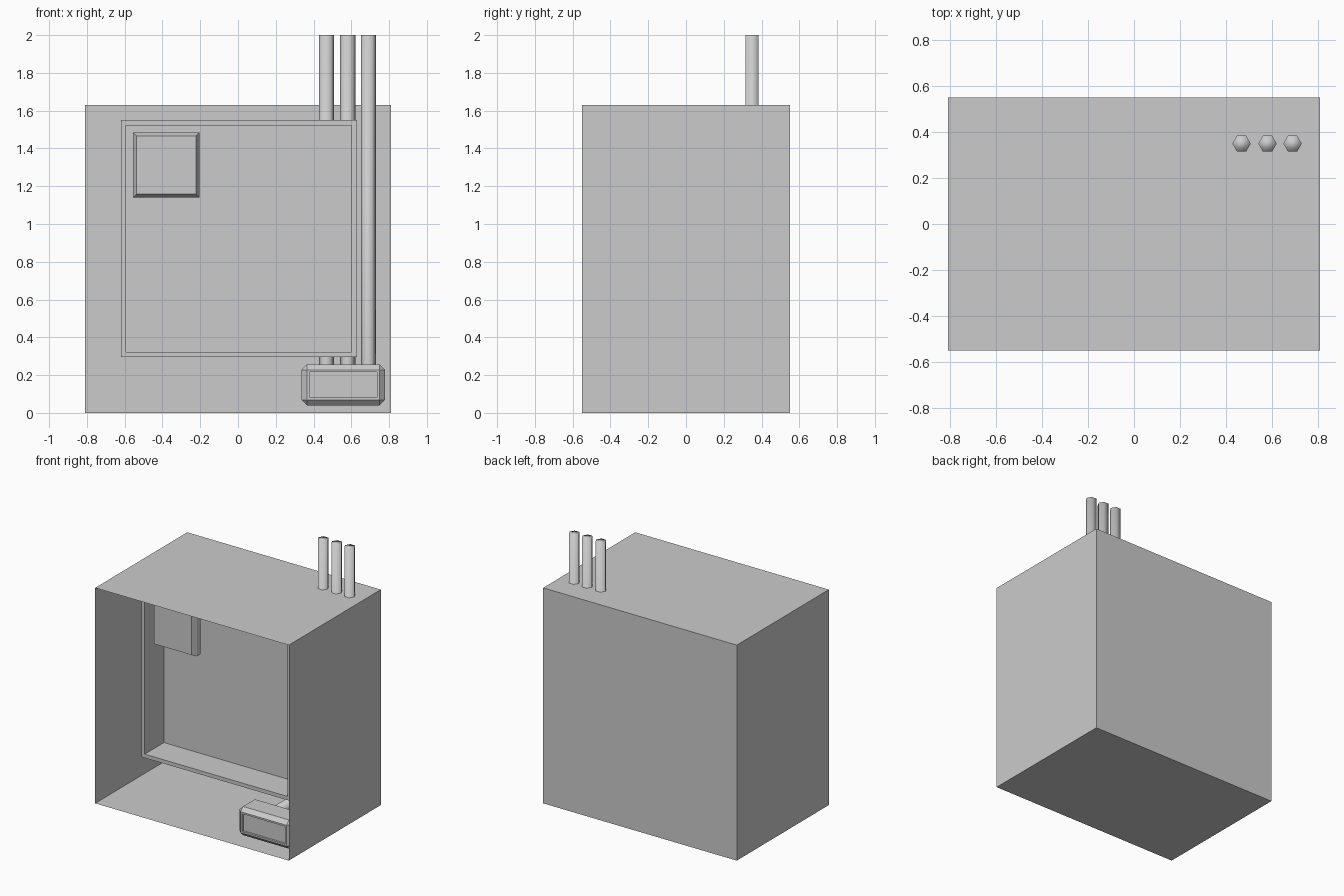
import bpy, bmesh, math
from mathutils import Matrix, Vector

if "Cube" in bpy.data.objects:
    bpy.data.objects.remove(bpy.data.objects["Cube"], do_unlink=True)

GREY = (0.6, 0.6, 0.6, 1)
grey = bpy.data.materials.new("plain_grey")
grey.use_nodes = True
grey.diffuse_color = GREY
grey.node_tree.nodes["Principled BSDF"].inputs["Base Color"].default_value = GREY


def finish(bm, name, smooth=False):
    mesh = bpy.data.meshes.new(name)
    for f in bm.faces:
        f.smooth = smooth
    bm.to_mesh(mesh)
    bm.free()
    mesh.materials.append(grey)
    obj = bpy.data.objects.new(name, mesh)
    bpy.context.collection.objects.link(obj)
    return obj


def box(lo, hi):
    lo, hi = Vector(lo), Vector(hi)
    bm = bmesh.new()
    place = Matrix.Translation((lo + hi) / 2) @ Matrix.Diagonal((*(hi - lo), 1))
    bmesh.ops.create_cube(bm, size=1, matrix=place)
    bm.normal_update()
    return bm


def front(bm):
    bm.normal_update()
    return min(bm.faces, key=lambda f: f.calc_center_median().y)


def recess(bm, rim, depth):
    """Inset the front face and push it back, leaving a raised rim."""
    face = front(bm)
    bmesh.ops.inset_region(bm, faces=[face], thickness=rim)
    pushed = bmesh.ops.extrude_discrete_faces(bm, faces=[face])["faces"][0]
    bmesh.ops.translate(bm, verts=pushed.verts, vec=(0, depth, 0))


# Thin-walled cabinet, open at the front
bm = box((-0.81, -0.55, 0), (0.81, 0.55, 1.63))
bmesh.ops.delete(bm, geom=[front(bm)], context='FACES_ONLY')
finish(bm, "cabinet_shell")

# Framed inner housing
bm = box((-0.62, -0.27, 0.295), (0.63, 0.2, 1.55))
recess(bm, 0.04, 0.23)
finish(bm, "inner_housing")

# Small panel with a chamfered front
bm = box((-0.555, -0.2, 1.14), (-0.205, -0.155, 1.485))
bmesh.ops.inset_region(bm, faces=[front(bm)], thickness=0.026, depth=0.035)
finish(bm, "upper_panel")

# Chamfered junction box with a recessed face
bm = box((0.336, -0.49, 0.04), (0.778, -0.29, 0.257))
bmesh.ops.bevel(bm, geom=bm.edges[:], offset=0.029, segments=1,
                affect='EDGES', profile=0.5)
recess(bm, 0.018, 0.015)
finish(bm, "junction_box")

# Pipes run back from the junction box, bend and rise through the roof
RADIUS, BEND, SIDES = 0.04, 0.1, 6
PIPE_Y, PIPE_Z = 0.35, 0.15
path = [(-0.32, PIPE_Z, 0)]
for i in range(5):
    a = math.pi / 2 * i / 4
    path.append((PIPE_Y - BEND + BEND * math.sin(a),
                 PIPE_Z + BEND - BEND * math.cos(a), a))
path.append((PIPE_Y, 2, math.pi / 2))

for name, x in (("right", 0.468), ("middle", 0.581), ("left", 0.69)):
    bm = bmesh.new()
    rings = []
    for y, z, a in path:
        ring = []
        for k in range(SIDES):
            t = math.tau * k / SIDES
            s = RADIUS * math.sin(t)
            ring.append(bm.verts.new((x + RADIUS * math.cos(t),
                                      y - s * math.sin(a),
                                      z + s * math.cos(a))))
        rings.append(ring)
    for p, q in zip(rings, rings[1:]):
        for k in range(SIDES):
            n = (k + 1) % SIDES
            bm.faces.new((p[k], p[n], q[n], q[k]))
    bm.faces.new(rings[0])
    bm.faces.new(rings[-1])
    bmesh.ops.recalc_face_normals(bm, faces=bm.faces[:])
    finish(bm, name + "_pipe", smooth=True)
